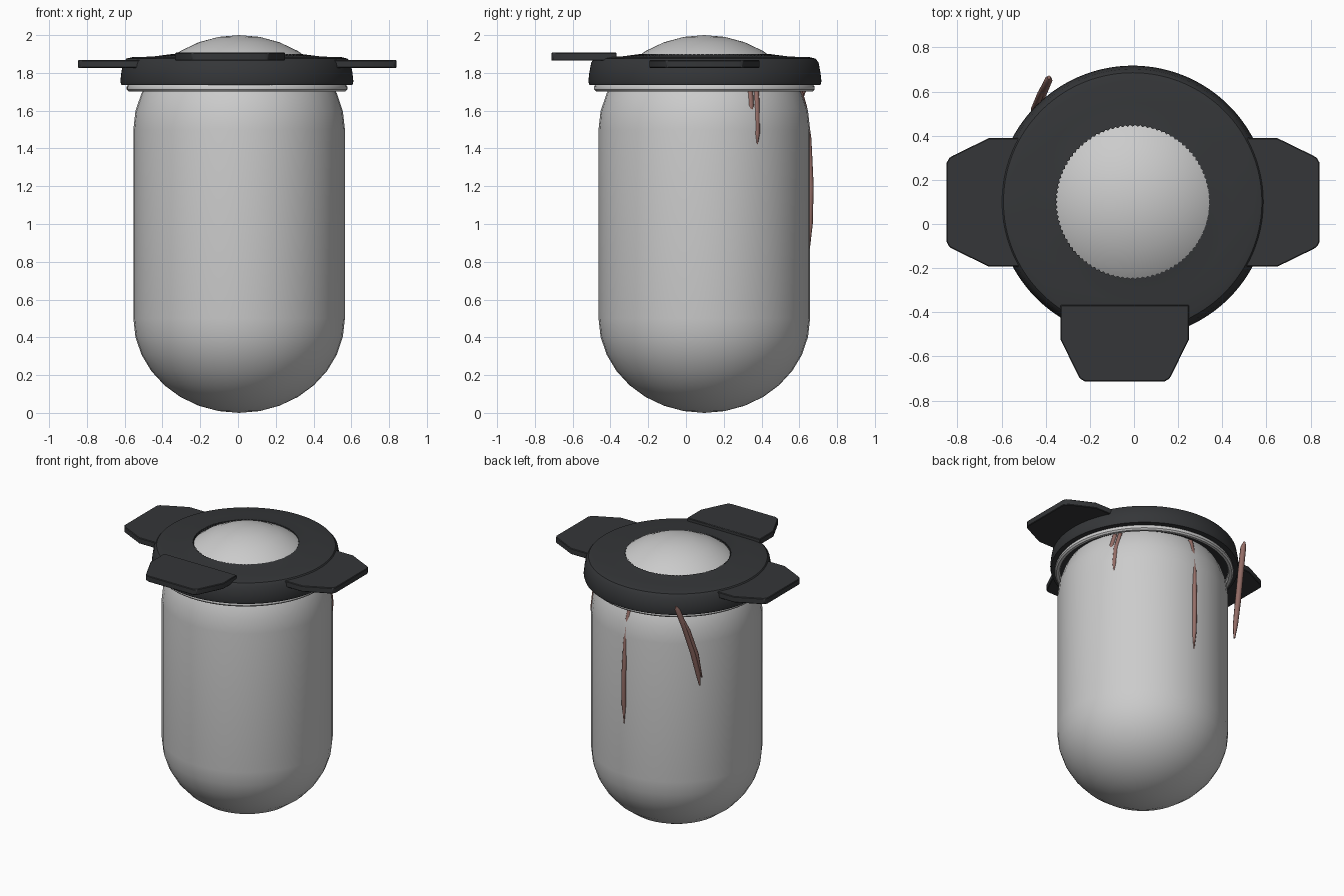
import bpy, bmesh, math
from mathutils import Vector, Matrix

if "Cube" in bpy.data.objects:
    bpy.data.objects.remove(bpy.data.objects["Cube"])


def material(name, rgb):
    m = bpy.data.materials.new(name)
    m.diffuse_color = (*rgb, 1)
    m.use_nodes = True
    m.node_tree.nodes["Principled BSDF"].inputs["Base Color"].default_value = m.diffuse_color
    return m


DARK = material("dark_plastic", (0.035, 0.037, 0.04))
RUST = material("dried_drip", (0.30, 0.155, 0.135))


def finish(name, bm, mat=None, angle=35):
    bmesh.ops.remove_doubles(bm, verts=bm.verts, dist=1e-5)
    bmesh.ops.recalc_face_normals(bm, faces=bm.faces)
    me = bpy.data.meshes.new(name)
    bm.to_mesh(me)
    bm.free()
    ob = bpy.data.objects.new(name, me)
    bpy.context.collection.objects.link(ob)
    if mat:
        me.materials.append(mat)
    bpy.ops.object.select_all(action='DESELECT')
    ob.select_set(True)
    bpy.context.view_layer.objects.active = ob
    bpy.ops.object.shade_smooth_by_angle(angle=math.radians(angle))
    return ob


def revolve(name, profile, centre, sides, mat=None, closed=False, teeth=()):
    """Revolve (r, z) points; points listed in teeth alternate in radius."""
    bm = bmesh.new()
    rings = []
    for i, (r, z) in enumerate(profile):
        ring = []
        for k in range(sides):
            a = 2 * math.pi * k / sides
            rr = r + (0.008 * (k % 2) if i in teeth else 0)
            ring.append(bm.verts.new((centre[0] + rr * math.cos(a),
                                      centre[1] + rr * math.sin(a), z)))
        rings.append(ring)
    n = len(rings)
    for i in range(n if closed else n - 1):
        a, b = rings[i], rings[(i + 1) % n]
        for k in range(sides):
            j = (k + 1) % sides
            bm.faces.new((a[k], a[j], b[j], b[k]))
    return finish(name, bm, mat)


# Capsule body with elliptical ends
R, H, STEPS = 0.56, 0.5, 8
arc = [(R * math.sin(t), H * math.cos(t))
       for t in (math.pi / 2 * i / STEPS for i in range(STEPS + 1))]
body = [(r, 0.5 - h) for r, h in arc] + [(r, 1.5 + h) for r, h in reversed(arc)]
revolve("capsule_body", body, (0.006, 0.097), 40)

# Dark collar with toothed inner edge around the dome
collar = [(0.341, 1.80), (0.341, 1.899), (0.45, 1.886), (0.55, 1.884),
          (0.585, 1.876), (0.602, 1.855), (0.612, 1.80), (0.617, 1.755),
          (0.612, 1.737), (0.45, 1.737)]
revolve("collar", collar, (-0.006, 0.1), 192, DARK, closed=True, teeth=(0, 1))

# Light sealing lip under the collar
lip = [(0.55, 1.74), (0.575, 1.74), (0.584, 1.727), (0.584, 1.712),
       (0.574, 1.702), (0.556, 1.702), (0.548, 1.715)]
revolve("sealing_lip", lip, (-0.005, 0.097), 96, closed=True)


# Tapered tabs: front, left, right
def tab(name, location, turn):
    half = [(0.291, 0), (0.291, -0.155), (0.213, -0.315), (0.202, -0.334), (0.18, -0.346)]
    outline = half + [(-x, y) for x, y in reversed(half)]
    bm = bmesh.new()
    face = bm.faces.new([bm.verts.new((x, y, 0)) for x, y in outline])
    up = bmesh.ops.extrude_face_region(bm, geom=[face])["geom"]
    bmesh.ops.translate(bm, vec=(0, 0, 0.042),
                        verts=[v for v in up if isinstance(v, bmesh.types.BMVert)])
    bmesh.ops.transform(bm, verts=bm.verts, matrix=Matrix.Translation(location)
                        @ Matrix.Rotation(math.radians(turn), 4, 'Z'))
    ob = finish(name, bm, DARK, 30)
    mod = ob.modifiers.new("soft_edges", 'BEVEL')
    mod.width, mod.segments = 0.004, 1


tab("front_tab", (-0.042, -0.367, 1.865), 0)
tab("left_tab", (-0.502, 0.098, 1.826), -90)
tab("right_tab", (0.494, 0.098, 1.826), 90)


# Drips: tapered tubes along short paths (x, y, z, radius)
def drip(name, path, sides=8):
    bm = bmesh.new()
    rings = []
    for x, y, z, r in path:
        rings.append([bm.verts.new((x + r * math.cos(2 * math.pi * k / sides),
                                    y + r * math.sin(2 * math.pi * k / sides), z))
                      for k in range(sides)])
    for a, b in zip(rings, rings[1:]):
        for k in range(sides):
            j = (k + 1) % sides
            bm.faces.new((a[k], a[j], b[j], b[k]))
    bm.faces.new(rings[0])
    bm.faces.new(rings[-1])
    finish(name, bm, RUST, 50)


drip("back_long_drip", [(0.02, 0.595, 1.72, 0.018), (0.025, 0.625, 1.62, 0.016),
                        (0.03, 0.65, 1.45, 0.014), (0.035, 0.659, 1.2, 0.017),
                        (0.036, 0.656, 1.0, 0.015), (0.036, 0.653, 0.87, 0.003)])
drip("right_long_drip", [(0.43, 0.372, 1.72, 0.014), (0.468, 0.374, 1.6, 0.016),
                         (0.483, 0.376, 1.48, 0.015), (0.486, 0.376, 1.42, 0.004)])
drip("right_short_drip", [(0.445, 0.338, 1.72, 0.016), (0.475, 0.342, 1.63, 0.017),
                          (0.488, 0.345, 1.56, 0.005)])
drip("loose_drip", [(-0.385, 0.664, 1.83, 0.008), (-0.388, 0.65, 1.80, 0.019),
                    (-0.41, 0.60, 1.66, 0.02), (-0.435, 0.54, 1.46, 0.02),
                    (-0.447, 0.50, 1.30, 0.017), (-0.45, 0.485, 1.21, 0.006)])
drip("loose_drip_tail", [(-0.40, 0.645, 1.78, 0.008), (-0.425, 0.585, 1.64, 0.016),
                         (-0.45, 0.525, 1.45, 0.016), (-0.462, 0.48, 1.27, 0.005)])
